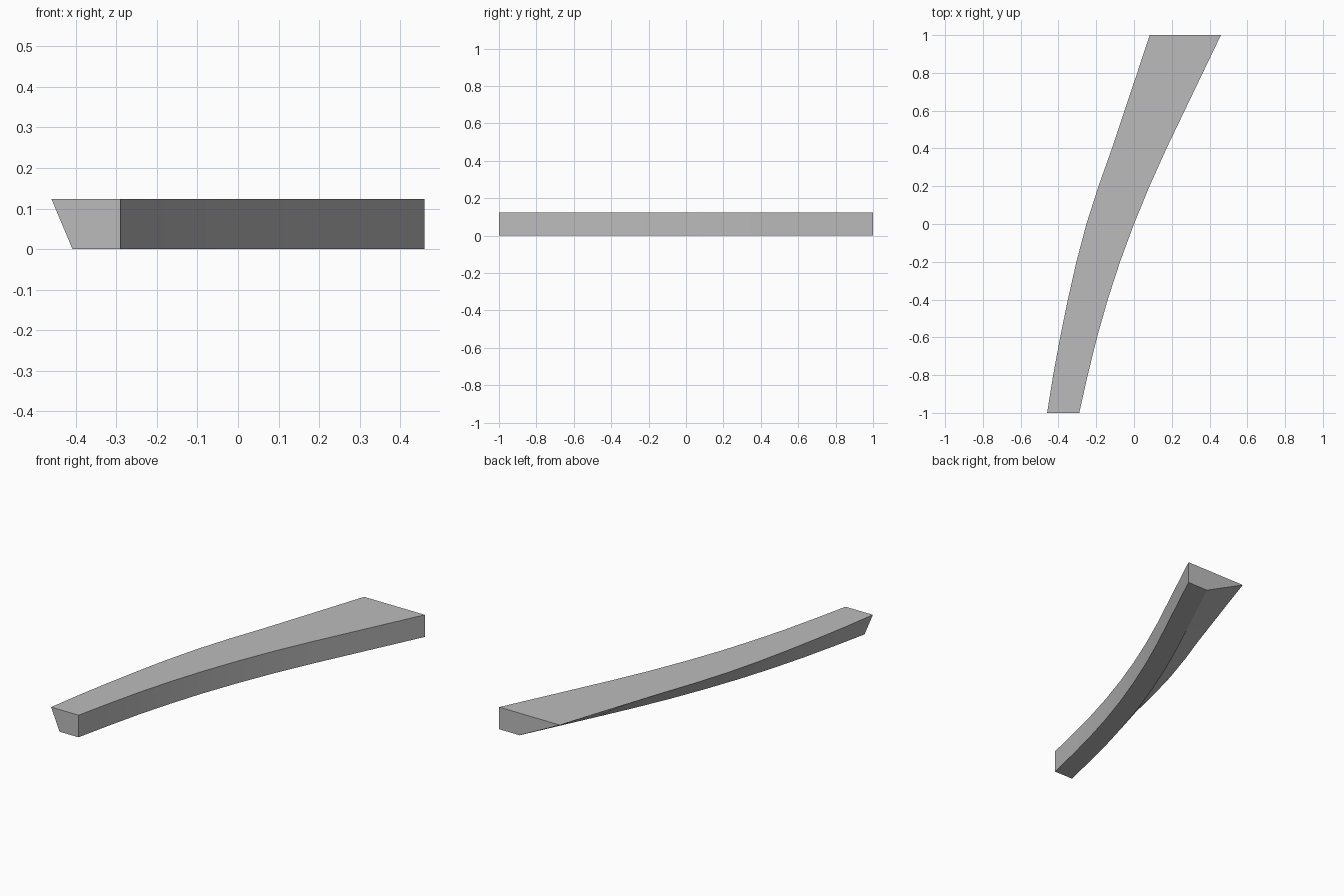
import bpy, bmesh, math

cube = bpy.data.objects.get("Cube")
if cube:
    bpy.data.objects.remove(cube, do_unlink=True)

HEIGHT = 0.124
KEEL = 0.115  # width of the underside, square to the curve

# Top outline: left and right edge x at even steps from front to back
outer = [-0.46, -0.428, -0.391, -0.35, -0.305, -0.252, -0.188, -0.117, -0.05, 0.017, 0.083]
inner = [-0.29, -0.245, -0.196, -0.139, -0.074, 0.0, 0.082, 0.172, 0.268, 0.364, 0.46]
last = len(inner) - 1
step = 2 / last

# Four-cornered section at each station: upright inner side, sloping outer side
bm = bmesh.new()
rings = []
for i, (a, b) in enumerate(zip(outer, inner)):
    y = -1 + i * step
    lo, hi = max(i - 1, 0), min(i + 1, last)
    slope = (inner[hi] - inner[lo]) / ((hi - lo) * step)
    foot = b - KEEL * math.hypot(1, slope)
    section = [(a, HEIGHT), (foot, 0), (b, 0), (b, HEIGHT)]
    rings.append([bm.verts.new((x, y, z)) for x, z in section])

# Skin between the sections, then close both ends
for r, s in zip(rings, rings[1:]):
    for k in range(4):
        n = (k + 1) % 4
        bm.faces.new((r[k], r[n], s[n], s[k]))
bm.faces.new(rings[0])
bm.faces.new(rings[-1])
bmesh.ops.recalc_face_normals(bm, faces=bm.faces)

mesh = bpy.data.meshes.new("curved_beam")
bm.to_mesh(mesh)
bm.free()
beam = bpy.data.objects.new("curved_beam", mesh)
bpy.context.collection.objects.link(beam)

# Plain grey
grey = bpy.data.materials.new("plain_grey")
grey.use_nodes = True
colour = (0.5, 0.5, 0.5, 1)
grey.diffuse_color = colour
grey.node_tree.nodes["Principled BSDF"].inputs["Base Color"].default_value = colour
mesh.materials.append(grey)

# Smooth along the curve, sharp at the corners
bpy.ops.object.select_all(action="DESELECT")
beam.select_set(True)
bpy.context.view_layer.objects.active = beam
bpy.ops.object.shade_smooth_by_angle(angle=math.radians(12))
